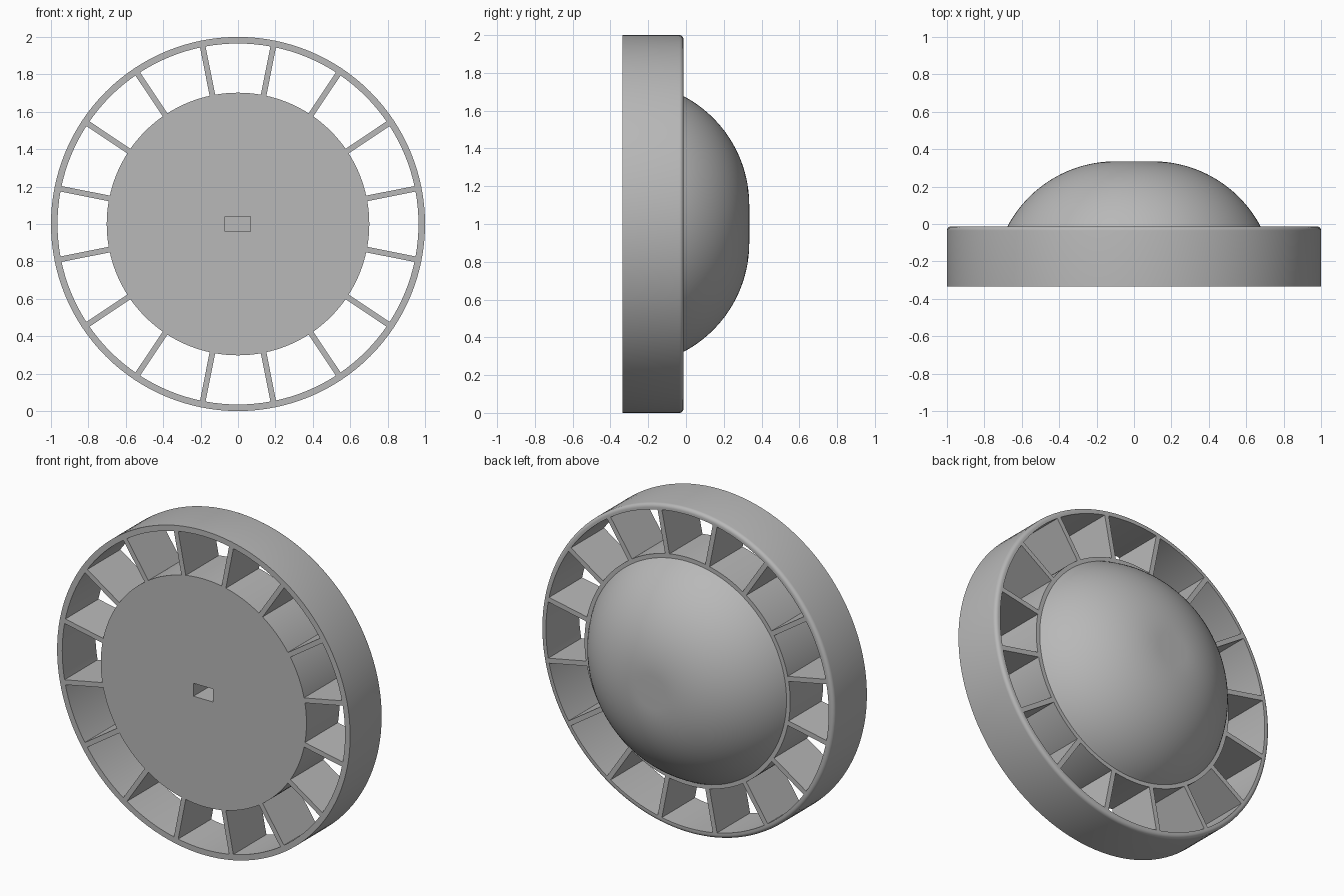
import bpy, bmesh, math
from mathutils import Matrix, Vector

if "Cube" in bpy.data.objects:
    bpy.data.objects.remove(bpy.data.objects["Cube"])

FRONT, BACK, TOP = -0.335, -0.013, 0.335
SEG = 128

grey = bpy.data.materials.new("plain grey")
grey.diffuse_color = (0.48, 0.48, 0.48, 1)
grey.use_nodes = True
grey.node_tree.nodes["Principled BSDF"].inputs["Base Color"].default_value = grey.diffuse_color


def finish(name, bm):
    bmesh.ops.remove_doubles(bm, verts=bm.verts, dist=1e-5)
    bmesh.ops.recalc_face_normals(bm, faces=bm.faces)
    me = bpy.data.meshes.new(name)
    bm.to_mesh(me)
    bm.free()
    me.materials.append(grey)
    ob = bpy.data.objects.new(name, me)
    bpy.context.collection.objects.link(ob)
    return ob


def smooth(ob):
    bpy.ops.object.select_all(action='DESELECT')
    ob.select_set(True)
    bpy.context.view_layer.objects.active = ob
    bpy.ops.object.shade_smooth_by_angle(angle=math.radians(25))


def lathe(name, profile, closed):
    """Revolve (radius, y) points about the wheel axis."""
    bm = bmesh.new()
    vs = [bm.verts.new((r, y, 1)) for r, y in profile]
    es = [bm.edges.new((a, b)) for a, b in zip(vs, vs[1:])]
    if closed:
        es.append(bm.edges.new((vs[-1], vs[0])))
    bmesh.ops.spin(bm, geom=vs + es, cent=(0, 0, 1), axis=(0, 1, 0),
                   angle=math.tau, steps=SEG, use_duplicate=False)
    return finish(name, bm)


def box(bm, size, matrix):
    bmesh.ops.create_cube(bm, size=1, matrix=matrix @ Matrix.Diagonal((*size, 1)))


# Outer rim, rounded on the back outer edge
f = 0.022
fillet = [(1 - f + f * math.cos(a), BACK - f + f * math.sin(a))
          for a in (math.pi / 2 * i / 5 for i in range(6))]
rim = lathe("rim", [(0.965, FRONT), (1, FRONT)] + fillet + [(0.965, BACK)], True)
smooth(rim)

# Hub drum with a domed back and a small flat crown
R, flat = 0.652, 0.1
cy = TOP - R
start = math.asin((BACK - cy) / R)
dome = [(flat + R * math.cos(a), cy + R * math.sin(a))
        for a in (start + (math.pi / 2 - start) * i / 24 for i in range(25))]
hub = lathe("domed_hub", [(0, FRONT), (0.702, FRONT), (0.702, BACK)] + dome + [(0, TOP)], False)

# Rectangular axle slot cut into the hub front
bm = bmesh.new()
box(bm, (0.135, 0.64, 0.08), Matrix.Translation((-0.002, FRONT, 1)))
cutter = finish("axle_slot_cutter", bm)
cutter.hide_render = True
mod = hub.modifiers.new("axle slot", 'BOOLEAN')
mod.operation, mod.solver, mod.object = 'DIFFERENCE', 'EXACT', cutter
bpy.context.view_layer.objects.active = hub
bpy.ops.object.modifier_apply(modifier=mod.name)
bpy.data.objects.remove(cutter)
smooth(hub)

# Sixteen straight radial spokes
bm = bmesh.new()
for k in range(16):
    turn = Matrix.Rotation(math.radians(11.25 + 22.5 * k), 4, 'Y')
    place = Matrix.Translation((0, 0, 1)) @ turn @ Matrix.Translation((0, (FRONT + BACK) / 2, 0.834))
    box(bm, (0.03, BACK - FRONT, 0.28), place)
finish("spokes", bm)
